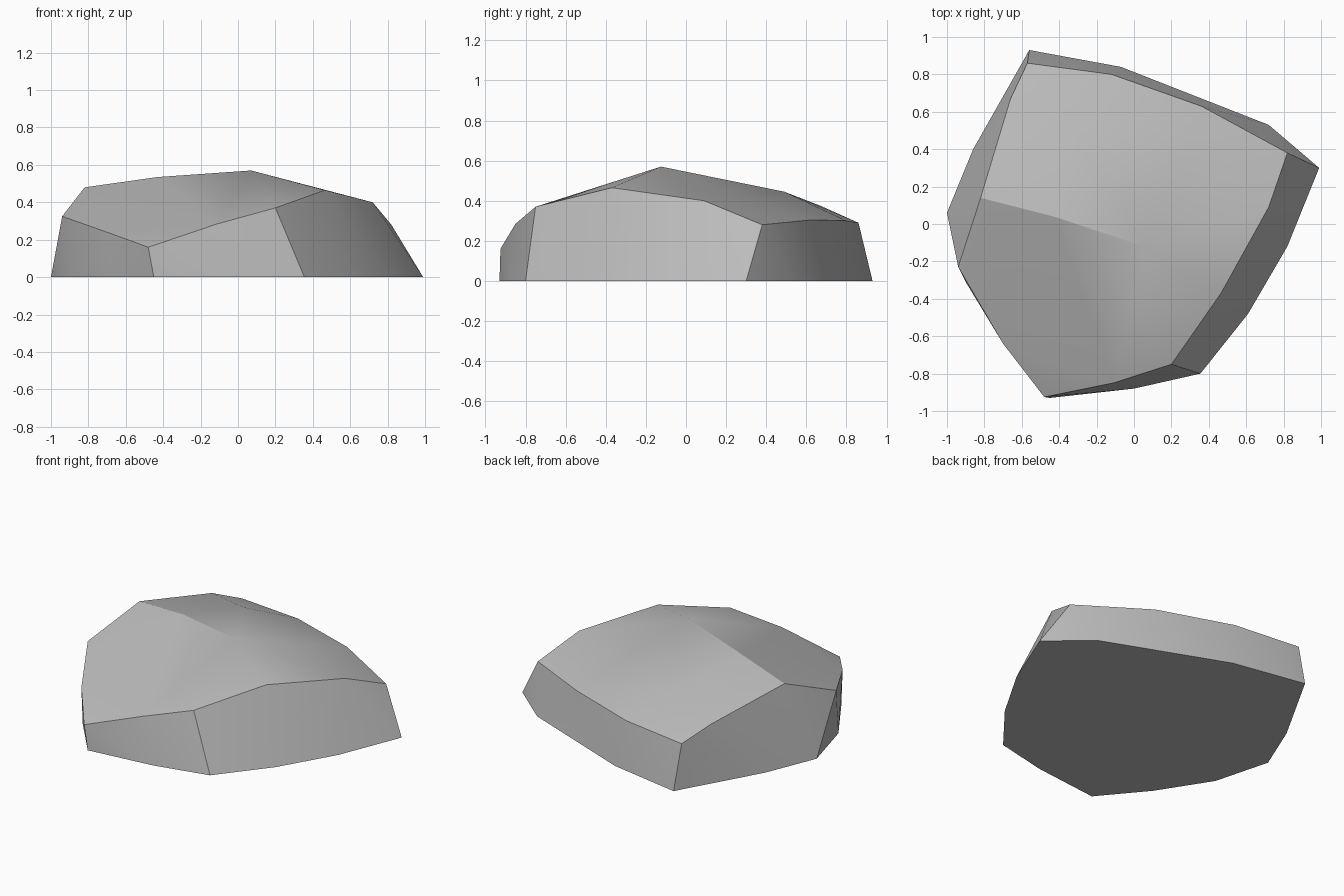
import bpy
import bmesh
import math

# Remove the default cube only
default_cube = bpy.data.objects.get("Cube")
if default_cube:
    bpy.data.objects.remove(default_cube, do_unlink=True)


def make_material(name, colour):
    """Plain flat material, the same in viewport and render."""
    material = bpy.data.materials.new(name)
    material.use_nodes = True
    material.diffuse_color = colour
    shader = material.node_tree.nodes["Principled BSDF"]
    shader.inputs["Base Color"].default_value = colour
    shader.inputs["Roughness"].default_value = 0.9
    return material


def make_boulder(name, points, material, crease_angle):
    """Wrap a set of corner points in a tight faceted skin."""
    mesh = bpy.data.meshes.new(name)
    bm = bmesh.new()
    for point in points:
        bm.verts.new(point)
    hull = bmesh.ops.convex_hull(bm, input=bm.verts)
    leftovers = {item for key in ("geom_interior", "geom_unused")
                 for item in hull[key] if isinstance(item, bmesh.types.BMVert)}
    bmesh.ops.delete(bm, geom=list(leftovers), context="VERTS")

    # Merge the flat underside into one face
    bmesh.ops.dissolve_limit(bm, angle_limit=math.radians(0.5),
                             verts=bm.verts, edges=bm.edges)
    bmesh.ops.recalc_face_normals(bm, faces=bm.faces)
    bm.to_mesh(mesh)
    bm.free()

    boulder = bpy.data.objects.new(name, mesh)
    bpy.context.collection.objects.link(boulder)
    mesh.materials.append(material)

    # Soft shading inside each facet, crisp creases between facets
    bpy.ops.object.select_all(action="DESELECT")
    boulder.select_set(True)
    bpy.context.view_layer.objects.active = boulder
    bpy.ops.object.shade_smooth_by_angle(angle=math.radians(crease_angle))
    return boulder


# Footprint on the ground, counter-clockwise from the left tip
footprint = [
    (0.99, 0.30), (0.72, 0.53), (-0.07, 0.84), (-0.56, 0.93),
    (-0.86, 0.40), (-1.0, 0.06), (-0.90, -0.31), (-0.69, -0.64),
    (-0.45, -0.93), (0, -0.88), (0.355, -0.80), (0.61, -0.48), (0.82, -0.12),
]

# Upper rim where the walls meet the sloping top
rim = [
    (0.82, 0.38, 0.28), (0.36, 0.63, 0.305), (-0.12, 0.80, 0.30),
    (-0.57, 0.86, 0.29), (-0.66, 0.67, 0.375), (-0.82, 0.14, 0.48),
    (-0.94, -0.23, 0.325), (-0.70, -0.64, 0.24), (-0.48, -0.925, 0.16),
    (-0.11, -0.85, 0.285), (0.20, -0.75, 0.37), (0.465, -0.37, 0.465),
    (0.72, 0.09, 0.40),
]

# Ridge across the top and the gentle swell behind it
ridge = [(-0.43, 0.04, 0.535), (0.07, -0.125, 0.57)]
swell = [(-0.3, 0.49, 0.445)]

stone = make_material("stone_grey", (0.5, 0.5, 0.5, 1))
ground_points = [(x, y, 0) for x, y in footprint]
make_boulder("boulder", ground_points + rim + ridge + swell, stone, 27)
